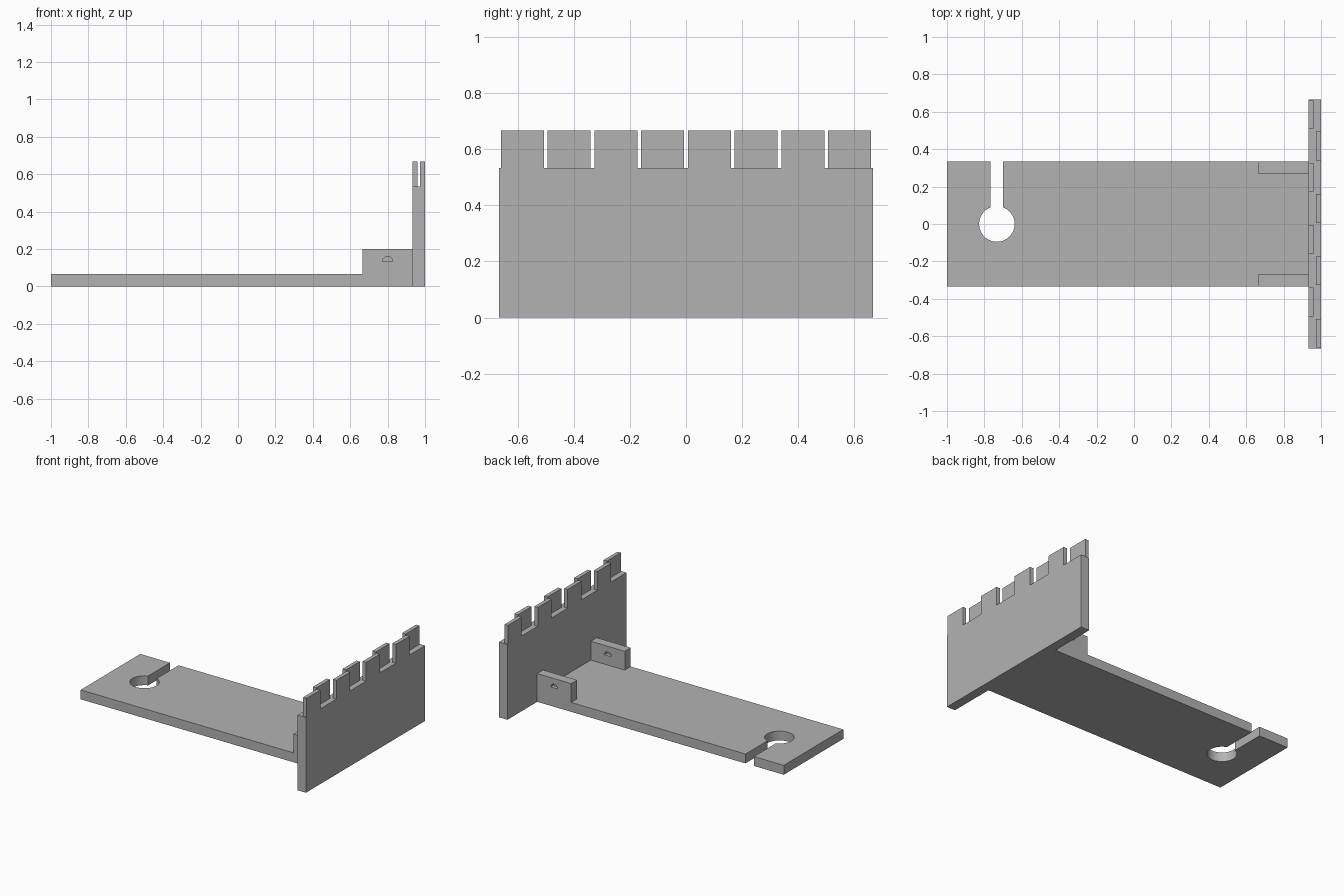
import bpy, bmesh, math
from mathutils import Vector

if "Cube" in bpy.data.objects:
    bpy.data.objects.remove(bpy.data.objects["Cube"], do_unlink=True)

grey = bpy.data.materials.new("plain grey")
grey.use_nodes = True
colour = (0.45, 0.45, 0.45, 1)
grey.diffuse_color = colour
grey.node_tree.nodes["Principled BSDF"].inputs["Base Color"].default_value = colour


def extrude(name, outline, direction):
    """Solid made by pushing a flat outline along a direction."""
    bm = bmesh.new()
    face = bm.faces.new([bm.verts.new(p) for p in outline])
    result = bmesh.ops.extrude_face_region(bm, geom=[face])
    moved = [v for v in result["geom"] if isinstance(v, bmesh.types.BMVert)]
    bmesh.ops.translate(bm, verts=moved, vec=Vector(direction))
    bmesh.ops.recalc_face_normals(bm, faces=bm.faces)
    mesh = bpy.data.meshes.new(name)
    bm.to_mesh(mesh)
    bm.free()
    mesh.materials.append(grey)
    obj = bpy.data.objects.new(name, mesh)
    bpy.context.collection.objects.link(obj)
    return obj


def box(name, x0, x1, y0, y1, z0, z1):
    base = [(x0, y0, z0), (x1, y0, z0), (x1, y1, z0), (x0, y1, z0)]
    return extrude(name, base, (0, 0, z1 - z0))


def smooth(obj):
    bpy.ops.object.select_all(action="DESELECT")
    obj.select_set(True)
    bpy.context.view_layer.objects.active = obj
    bpy.ops.object.shade_smooth_by_angle(angle=math.radians(30))


def cut(obj, cutter):
    mod = obj.modifiers.new("cut", "BOOLEAN")
    mod.operation = "DIFFERENCE"
    mod.solver = "EXACT"
    mod.object = cutter
    bpy.context.view_layer.objects.active = obj
    bpy.ops.object.modifier_apply(modifier=mod.name)
    bpy.data.objects.remove(cutter, do_unlink=True)


T = 1 / 15            # sheet thickness
WALL = 1 - T          # inner face of the upright panel
HALF = 1 / 3          # half width of the base plate

# Base plate with a keyhole slot open to the back
key_x, radius, slot = -0.733, 0.095, T / 2
start = math.pi / 2 - math.asin(slot / radius)
sweep = 2 * math.pi - 2 * math.asin(slot / radius)
steps = 48
arc = []
for i in range(steps + 1):
    a = start - sweep * i / steps
    arc.append((key_x + radius * math.cos(a), radius * math.sin(a), 0))
outline = [(-1, -HALF, 0), (WALL, -HALF, 0), (WALL, HALF, 0), (key_x + slot, HALF, 0)]
outline += arc + [(key_x - slot, HALF, 0), (-1, HALF, 0)]
smooth(extrude("base_plate", outline, (0, 0, T)))

# Upright panel with two staggered rows of teeth
top = 8 * T
box("upright_panel", WALL, 1, -2 * HALF, 2 * HALF, 0, top)
depth, gap = 0.4 * T, 0.1 * T
for i in range(8):
    y = -2 * HALF + i / 6 + gap
    x = 1 - depth if i % 2 == 0 else WALL
    row = "outer" if i % 2 == 0 else "inner"
    box(f"{row}_tooth_{i // 2 + 1}", x, x + depth, y, y + 1 / 6 - 2 * gap, top, 10 * T)

# Side brackets with half-round pockets on both faces
for name, y0 in (("front_bracket", -HALF), ("back_bracket", HALF - T)):
    bracket = box(name, WALL - 4 * T, WALL, y0, y0 + T, T, 3 * T)
    for y in (y0, y0 + T):
        half_round = []
        for i in range(17):
            a = math.pi * i / 16
            half_round.append((0.8 + depth * math.cos(a), y - depth, 2 * T + depth * math.sin(a)))
        cut(bracket, extrude("pocket_cutter", half_round, (0, 2 * depth, 0)))
    smooth(bracket)
